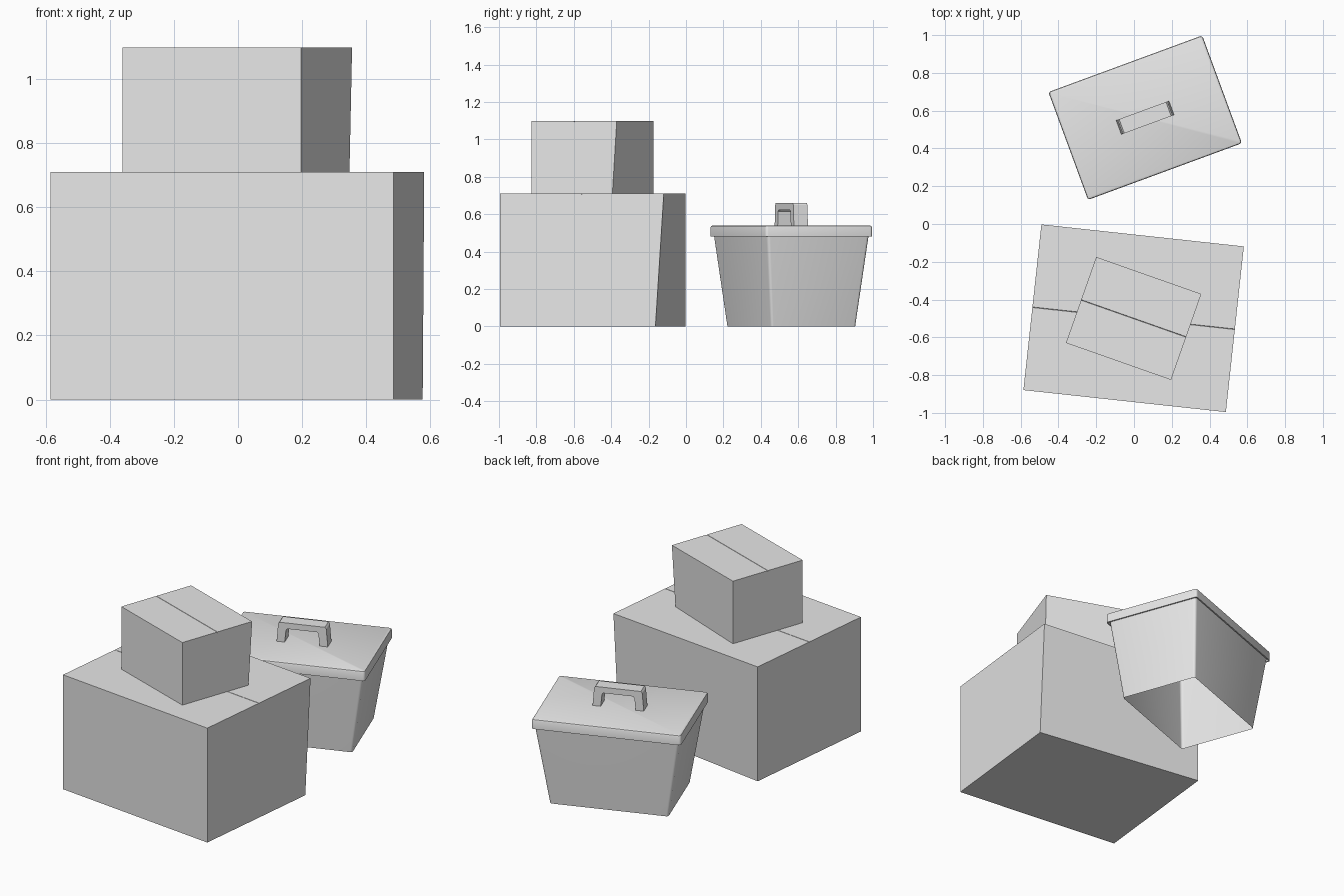
import bpy
import bmesh
from math import radians, cos, sin, pi

cube = bpy.data.objects.get("Cube")
if cube:
    bpy.data.objects.remove(cube, do_unlink=True)

grey = bpy.data.materials.new("light_grey")
grey.use_nodes = True
grey.diffuse_color = (0.8, 0.8, 0.8, 1)
grey.node_tree.nodes["Principled BSDF"].inputs["Base Color"].default_value = (0.8, 0.8, 0.8, 1)


def finish(name, bm, loc, angle, closed=True):
    if closed:
        bmesh.ops.recalc_face_normals(bm, faces=bm.faces[:])
    mesh = bpy.data.meshes.new(name)
    bm.to_mesh(mesh)
    bm.free()
    mesh.materials.append(grey)
    obj = bpy.data.objects.new(name, mesh)
    bpy.context.collection.objects.link(obj)
    obj.location = loc
    obj.rotation_euler.z = radians(angle)
    return obj


def prism(profile, half):
    """Extrude a closed (y, z) profile along x."""
    bm = bmesh.new()
    ends = [[bm.verts.new((x, y, z)) for y, z in profile] for x in (-half, half)]
    n = len(profile)
    for ring in ends:
        bm.faces.new(ring)
    for i in range(n):
        j = (i + 1) % n
        bm.faces.new((ends[0][i], ends[0][j], ends[1][j], ends[1][i]))
    return bm


def loft(rings, caps, segments=4):
    """Skin rounded rectangles given as (half x, half y, corner radius, z)."""
    bm = bmesh.new()
    loops = []
    for hx, hy, r, z in rings:
        loop = []
        for q, (sx, sy) in enumerate(((1, 1), (-1, 1), (-1, -1), (1, -1))):
            for k in range(segments + 1):
                a = (q + k / segments) * pi / 2
                loop.append(bm.verts.new((sx * (hx - r) + r * cos(a),
                                          sy * (hy - r) + r * sin(a), z)))
        loops.append(loop)
    for low, high in zip(loops, loops[1:]):
        for i in range(len(low)):
            j = (i + 1) % len(low)
            bm.faces.new((low[i], low[j], high[j], high[i]))
    if caps:
        bm.faces.new(loops[0][::-1])
        bm.faces.new(loops[-1])
    return bm


# Carton: fine seam between the top flaps, one base corner pushed in
def carton(name, scale, loc, angle):
    hx, hy, h, gap = 0.539 * scale, 0.441 * scale, 0.71 * scale, 0.0015
    bm = prism([(-hy, 0), (-hy, h), (-gap, h), (0, h - 0.006),
                (gap, h), (hy, h), (hy, 0)], hx)
    for v in bm.verts:
        if v.co.x > 0 and v.co.y > hy * 0.9 and v.co.z < h / 2:
            v.co.y -= 0.045 * scale
    finish(name, bm, loc, angle)


carton("large_carton", 1, (-0.002, -0.499, 0), -6.2)
carton("small_carton", 0.547, (-0.002, -0.5, 0.71), -19.4)

# Storage bin: tapered open shell, skirted lid
spot, turn = (0.059, 0.563, 0), 20.2
body = loft([(0.345, 0.241, 0.014, 0), (0.42, 0.29, 0.017, 0.48),
             (0.424, 0.294, 0.017, 0.525)], caps=False)
lid = loft([(0.426, 0.296, 0.012, 0.525), (0.426, 0.296, 0.012, 0.48),
            (0.434, 0.304, 0.014, 0.48), (0.434, 0.304, 0.014, 0.53),
            (0.431, 0.301, 0.012, 0.537), (0.424, 0.294, 0.009, 0.54)], caps=True)
rounded = [finish("bin_body", body, spot, turn, closed=False),
           finish("bin_lid", lid, spot, turn)]

# Arched handle with slightly splayed feet
right_half = [(0.149, 0.538), (0.14, 0.65), (0.132, 0.66)]
inner_half = [(0.088, 0.615), (0.097, 0.625)][::-1]
inner_half = [(0.086, 0.624), (0.094, 0.616), (0.102, 0.538)]
half = right_half[::-1] + inner_half[::-1]
profile = half + [(-y, z) for y, z in half[::-1]]
finish("bin_handle", prism(profile, 0.04), spot, turn + 90)

# Smooth the rounded corners, keep hard edges crisp
bpy.ops.object.select_all(action='DESELECT')
for obj in rounded:
    obj.select_set(True)
bpy.context.view_layer.objects.active = rounded[0]
bpy.ops.object.shade_smooth_by_angle(angle=radians(35))
